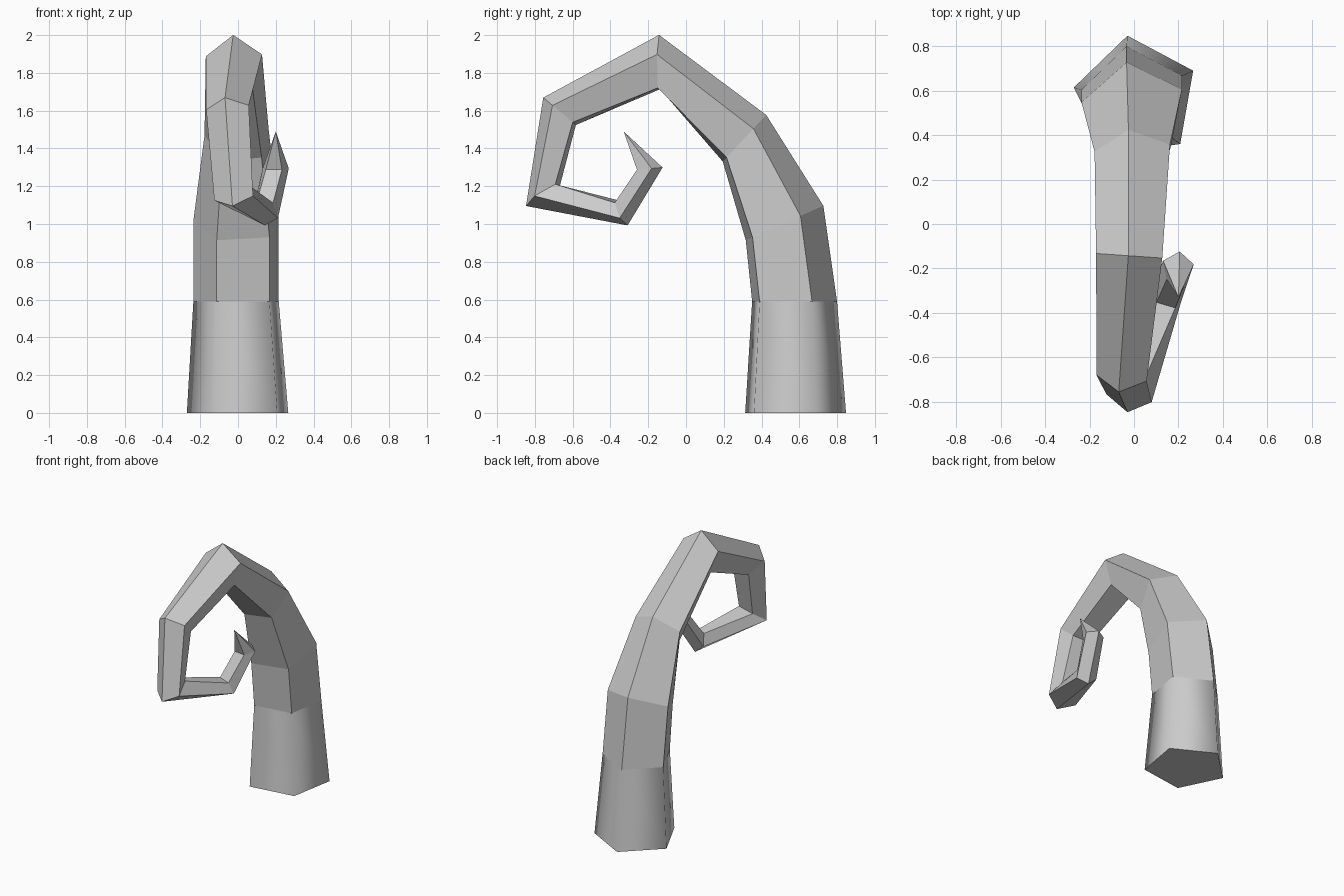
import bpy
import bmesh
from math import sin, cos, radians
from mathutils import Vector

SIDES = 5

cube = bpy.data.objects.get("Cube")
if cube:
    bpy.data.objects.remove(cube, do_unlink=True)

# Rings along the curl: centre, radius, tilt, yaw, twist (degrees)
RINGS = [
    ((0.01, 0.565, 0), 0.285, 0, 0, -8),
    ((0, 0.562, 0.59), 0.24, 0, 0, -8),
    ((0, 0.51, 1.0), 0.24, 24, 0, -8),
    ((0, 0.303, 1.447), 0.18, 47, 0, -8),
    ((-0.02, -0.143, 1.844), 0.157, 90, 4, -2),
    ((-0.05, -0.665, 1.593), 0.12, 140, 0, -9),
    ((-0.02, -0.755, 1.155), 0.11, 212, -11, -5),
    ((0.143, -0.34, 1.062), 0.076, 294, -18, 0),
    ((0.197, -0.196, 1.293), 0.073, 5, 0, 7),
]
TIP = (0.2, -0.33, 1.49)


def ring_points(centre, radius, tilt, yaw, twist):
    """Regular polygon whose first corner points to the outside of the curl."""
    t, w = radians(tilt), radians(yaw)
    out = Vector((0, cos(t), sin(t)))
    along = Vector((0, -sin(t), cos(t)))
    side = Vector((cos(w), 0, 0)) + along * sin(w)
    for k in range(SIDES):
        a = radians(360 * k / SIDES + twist)
        yield Vector(centre) + radius * (out * cos(a) + side * sin(a))


def make_material(name, colour):
    mat = bpy.data.materials.new(name)
    mat.use_nodes = True
    mat.diffuse_color = colour
    mat.node_tree.nodes["Principled BSDF"].inputs["Base Color"].default_value = colour
    return mat


# Tentacle: bridge each ring to the next, then close the base and the tip
bm = bmesh.new()
loops = [[bm.verts.new(p) for p in ring_points(*ring)] for ring in RINGS]
for level, (low, high) in enumerate(zip(loops, loops[1:])):
    for k in range(SIDES):
        n = (k + 1) % SIDES
        face = bm.faces.new((low[k], low[n], high[n], high[k]))
        face.smooth = level == 0  # only the stump is smooth
tip = bm.verts.new(TIP)
for k in range(SIDES):
    bm.faces.new((loops[-1][k], loops[-1][(k + 1) % SIDES], tip))
bm.faces.new(loops[0])
bmesh.ops.recalc_face_normals(bm, faces=bm.faces)

mesh = bpy.data.meshes.new("curled_tentacle")
bm.to_mesh(mesh)
bm.free()
mesh.materials.append(make_material("plain grey", (0.6, 0.6, 0.6, 1)))
tentacle = bpy.data.objects.new("curled_tentacle", mesh)
bpy.context.collection.objects.link(tentacle)
